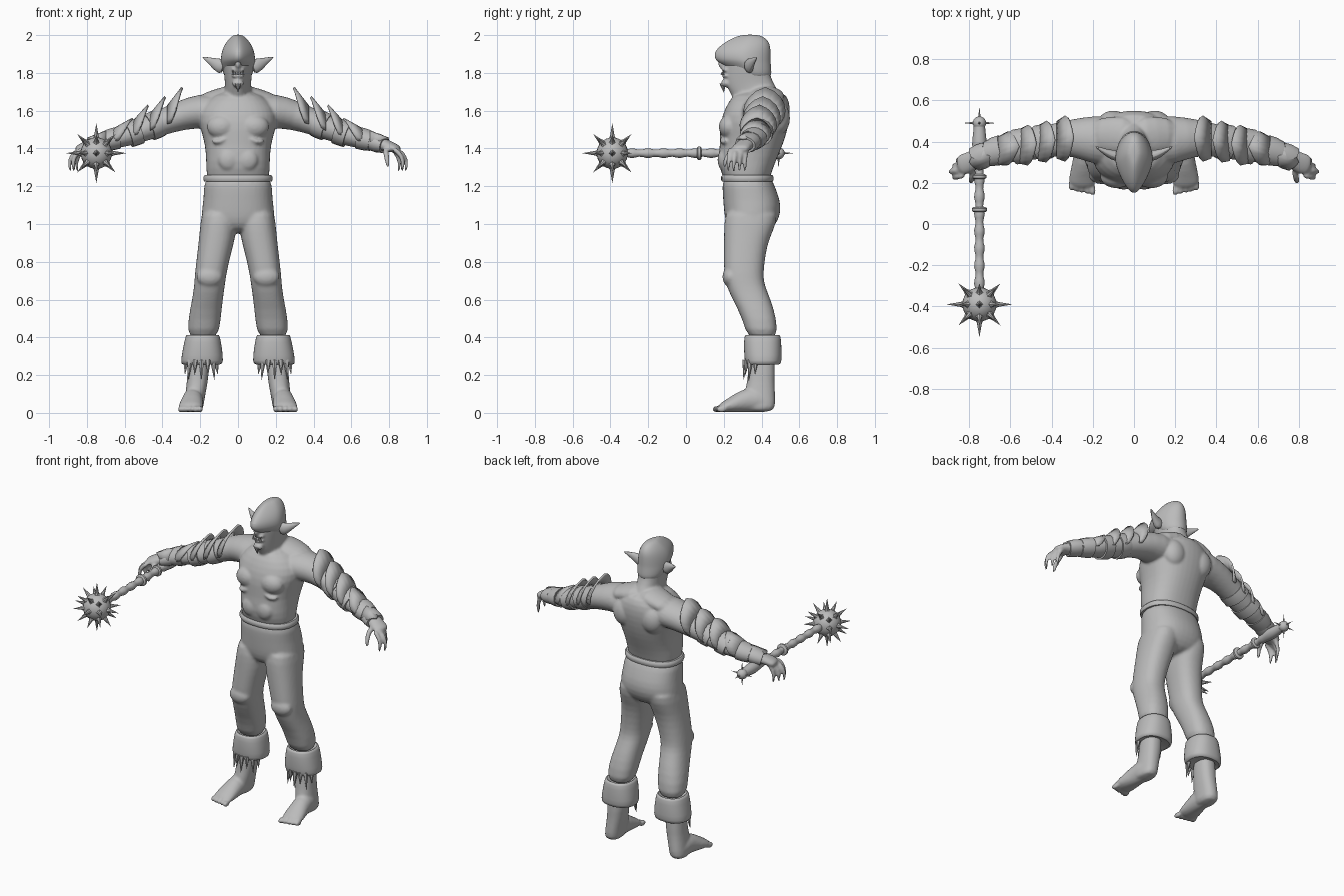
import bpy, bmesh, math
from mathutils import Vector, Matrix

cube = bpy.data.objects.get("Cube")
if cube:
    bpy.data.objects.remove(cube, do_unlink=True)

clay = bpy.data.materials.new("clay grey")
clay.use_nodes = True
clay.diffuse_color = (0.5, 0.5, 0.5, 1)
clay.node_tree.nodes["Principled BSDF"].inputs["Base Color"].default_value = clay.diffuse_color

UP, SIDE = Vector((0, 0, 1)), Vector((0, 1, 0))
BOTH = (1, -1)


def finish(bm, name, subdiv=0, voxel=0, thick=0, angle=40):
    """Turn a bmesh into a shaded object with its modifiers."""
    bmesh.ops.recalc_face_normals(bm, faces=bm.faces)
    mesh = bpy.data.meshes.new(name)
    bm.to_mesh(mesh)
    bm.free()
    mesh.materials.append(clay)
    ob = bpy.data.objects.new(name, mesh)
    bpy.context.collection.objects.link(ob)
    bpy.ops.object.select_all(action="DESELECT")
    ob.select_set(True)
    bpy.context.view_layer.objects.active = ob
    bpy.ops.object.shade_smooth_by_angle(angle=math.radians(angle))
    if thick:
        ob.modifiers.new("thickness", "SOLIDIFY").thickness = thick
    if subdiv:
        sub = ob.modifiers.new("round", "SUBSURF")
        sub.levels = sub.render_levels = subdiv
    if voxel:
        fuse = ob.modifiers.new("fuse", "REMESH")
        fuse.mode, fuse.voxel_size, fuse.use_smooth_shade = "VOXEL", voxel, True
        soft = ob.modifiers.new("soften", "SMOOTH")
        soft.factor, soft.iterations = 0.5, 4
    return ob


def loft(bm, rings):
    """Skin a list of point rings and cap both ends."""
    loops = [[bm.verts.new(p) for p in ring] for ring in rings]
    n = len(loops[0])
    for a, b in zip(loops, loops[1:]):
        for i in range(n):
            j = (i + 1) % n
            bm.faces.new((a[i], a[j], b[j], b[i]))
    bm.faces.new(loops[0])
    bm.faces.new(loops[-1])


def column(bm, rows, s=1, n=20, power=0.85, taper=0):
    """Upright form: rows of height, x range and y range."""
    def shape(v):
        return math.copysign(abs(v) ** power, v)
    rings = []
    for z, x0, x1, y0, y1 in rows:
        ring = []
        for i in range(n):
            a = math.tau * i / n
            c, d = shape(math.cos(a)), shape(math.sin(a))
            c *= 1 - taper * max(0, -d)
            ring.append((s * ((x0 + x1) / 2 + c * (x1 - x0) / 2), (y0 + y1) / 2 + d * (y1 - y0) / 2, z))
        rings.append(ring)
    loft(bm, rings)


def limb(bm, rows, s=1, n=14, ref=UP):
    """Tube along a path: rows of x, y, z, half width, half height."""
    pts = [Vector(r[:3]) for r in rows]
    rings = []
    for k, row in enumerate(rows):
        t = (pts[min(k + 1, len(pts) - 1)] - pts[max(k - 1, 0)]).normalized()
        u = t.cross(ref).normalized()
        v = u.cross(t)
        ring = []
        for i in range(n):
            a = math.tau * i / n
            p = pts[k] + u * math.cos(a) * row[3] + v * math.sin(a) * row[4]
            ring.append((s * p.x, p.y, p.z))
        rings.append(ring)
    loft(bm, rings)


def blob(bm, centre, size):
    m = Matrix.Translation(centre) @ Matrix.Diagonal((*size, 1))
    bmesh.ops.create_uvsphere(bm, u_segments=12, v_segments=8, radius=1, matrix=m)


def spike(bm, base, direction, length, radius, sides=4):
    d = Vector(direction).normalized()
    m = Matrix.Translation(Vector(base) + d * length / 2) @ d.to_track_quat("Z", "Y").to_matrix().to_4x4()
    bmesh.ops.create_cone(bm, cap_ends=True, segments=sides, radius1=radius, radius2=0, depth=length, matrix=m)


ARM = [(.08, .40, 1.59, .13, .10), (.2, .41, 1.60, .12, .095), (.3, .42, 1.575, .092, .08),
       (.4, .405, 1.54, .08, .07), (.5, .385, 1.50, .078, .065), (.6, .37, 1.465, .075, .06),
       (.7, .345, 1.44, .055, .046), (.77, .315, 1.42, .045, .035), (.82, .29, 1.405, .056, .026),
       (.86, .28, 1.39, .045, .02)]


def arm_at(x, k=1):
    """Arm centre and radii at a distance out, scaled by k."""
    for a, b in zip(ARM, ARM[1:]):
        if x <= b[0]:
            f = (x - a[0]) / (b[0] - a[0])
            r = [p + (q - p) * f for p, q in zip(a, b)]
            return (*r[:3], r[3] * k, r[4] * k)


# bare upper body: torso, neck, face, arms and hands in one skin
bm = bmesh.new()
column(bm, [(1.19, -.15, .15, .22, .43), (1.26, -.17, .17, .19, .45), (1.33, -.17, .17, .165, .475),
            (1.42, -.175, .175, .18, .515), (1.5, -.2, .2, .175, .54), (1.58, -.22, .22, .19, .555),
            (1.65, -.18, .18, .225, .55), (1.71, -.09, .09, .27, .52)])
column(bm, [(1.6, -.1, .1, .27, .52), (1.67, -.08, .08, .25, .51), (1.72, -.07, .07, .215, .48),
            (1.77, -.072, .072, .205, .45), (1.84, -.08, .08, .205, .44), (1.9, -.08, .08, .2, .43)], taper=.3)
blob(bm, (0, .195, 1.85), (.018, .028, .03))
blob(bm, (0, .212, 1.815), (.042, .024, .012))
blob(bm, (0, .212, 1.785), (.038, .024, .011))
blob(bm, (0, .21, 1.745), (.035, .028, .022))
for s in BOTH:
    limb(bm, ARM, s)
    limb(bm, [(0, .42, 1.69, .1, .06), (.1, .43, 1.67, .1, .05), (.22, .43, 1.63, .08, .05)], s)
    blob(bm, (s * .085, .23, 1.515), (.085, .06, .065))
    blob(bm, (s * .1, .49, 1.56), (.08, .065, .09))
    blob(bm, (s * .05, .2, 1.34), (.06, .035, .06))
    limb(bm, [(.05, .195, 1.46, .012, .012), (.1, .19, 1.43, .016, .014), (.14, .215, 1.44, .012, .012)], s)
    for i in range(4):
        y = .235 + .029 * i
        out = .895 - .018 * abs(i - 1)
        limb(bm, [(.82, y, 1.40, .016, .016), (out - .02, y - .006, 1.375, .015, .015),
                  (out, y - .01, 1.33, .013, .013), (out - .01, y - .012, 1.27, .008, .008)], s, 8, SIDE)
    limb(bm, [(.78, .27, 1.40, .02, .02), (.785, .225, 1.37, .017, .017),
              (.79, .205, 1.33, .014, .014), (.795, .205, 1.295, .008, .008)], s, 8, Vector((1, 0, 0)))
finish(bm, "upper_body", subdiv=1, voxel=.008)

# domed skull cap with a jutting brow
bm = bmesh.new()
column(bm, [(1.76, -.07, .07, .29, .455), (1.82, -.086, .086, .235, .453), (1.855, -.092, .092, .17, .45),
            (1.875, -.093, .093, .15, .45), (1.91, -.089, .089, .147, .45), (1.95, -.073, .073, .185, .447),
            (1.985, -.045, .045, .245, .425), (2.003, -.02, .02, .30, .38)], power=1, taper=.4)
finish(bm, "skull_cap", subdiv=2)

# pointed ears
bm = bmesh.new()
for s in BOTH:
    limb(bm, [(.07, .33, 1.83, .03, .045), (.105, .335, 1.84, .026, .04),
              (.14, .35, 1.86, .016, .022), (.19, .378, 1.885, .003, .003)], s, 10)
finish(bm, "ears", subdiv=1)

# teeth and tusks
bm = bmesh.new()
for i in range(-2, 3):
    size = .03 if abs(i) == 2 else .016
    spike(bm, (i * .013, .19 + .003 * abs(i), 1.79), UP, size, .007, 6)
spike(bm, (0, .195, 1.745), (0, .1, -1), .05, .018, 8)
finish(bm, "teeth_and_goatee")

# trousers: seat and two legs fused
bm = bmesh.new()
column(bm, [(1.255, -.175, .175, .195, .455), (1.2, -.182, .182, .19, .47), (1.13, -.185, .185, .195, .5),
            (1.06, -.195, .195, .2, .505), (1, -.195, .195, .21, .48), (.95, -.13, .13, .25, .43)])
for s in BOTH:
    column(bm, [(1.1, .01, .19, .21, .495), (1, .005, .2, .2, .48), (.92, .015, .208, .2, .44),
                (.83, .04, .218, .2, .42), (.73, .062, .23, .2, .41), (.68, .068, .232, .21, .415),
                (.6, .08, .243, .245, .45), (.5, .09, .265, .3, .48), (.38, .105, .27, .325, .49)], s)
    blob(bm, (s * .15, .235, .72), (.075, .045, .055))
finish(bm, "trousers", subdiv=1, voxel=.009)

# waistband
bm = bmesh.new()
column(bm, [(z, -.179 - g, .179 + g, .19 - g, .46 + g) for z, g in ((1.225, 0), (1.235, .004), (1.25, .004), (1.26, -.004))], n=40)
finish(bm, "waistband")

# bare feet with toes
bm = bmesh.new()
for s in BOTH:
    column(bm, [(.32, .145, .265, .33, .475), (.2, .155, .268, .33, .47), (.13, .165, .275, .315, .47),
                (.06, .18, .285, .3, .475), (0, .185, .29, .32, .47)], s)
    limb(bm, [(.235, .45, .045, .045, .045), (.237, .37, .075, .055, .075), (.24, .3, .062, .058, .062),
              (.25, .23, .038, .068, .038), (.252, .17, .024, .066, .022)], s)
    for i in range(5):
        blob(bm, (s * (.2 + .026 * i), .165 + .006 * i, .02), (.015, .03, .018))
finish(bm, "feet", subdiv=1, voxel=.008)

# flared trouser cuffs with a hanging fringe at the front
bm = bmesh.new()
for s in BOTH:
    column(bm, [(.39, .12, .25, .34, .47), (.42, .107, .268, .32, .49), (.41, .095, .278, .307, .503),
                (.34, .084, .292, .306, .506), (.27, .076, .305, .31, .508), (.25, .09, .295, .32, .495),
                (.27, .14, .26, .34, .47)], s, n=28)
finish(bm, "cuffs", subdiv=1, angle=60)
bm = bmesh.new()
for s in BOTH:
    for i in range(7):
        a = math.radians(200 + i * 23)
        base = (s * (.195 + .085 * math.cos(a)), .4 + .085 * math.sin(a), .28)
        spike(bm, base, (s * .1 * math.cos(a), .1 * math.sin(a), -1), .08 + .03 * (i % 2), .017, 6)
finish(bm, "cuff_fringe")


# pointed shells wrapped over the arms
def shell(bm, s, tip, base, lift, hug=1.1, spread=105):
    rows = []
    for i in range(13):
        t = i / 6 - 1
        a, peak = math.radians(spread * t), 1 - abs(t)
        edge = []
        for x, k in ((base, hug), (base + (tip - base) * (.3 + .7 * peak), hug + lift * peak)):
            _, y, z, w, h = arm_at(x, k)
            edge.append(bm.verts.new((s * x, y + w * math.sin(a), z + h * math.cos(a))))
        rows.append(edge)
    for p, q in zip(rows, rows[1:]):
        bm.faces.new((p[0], p[1], q[1], q[0]))


bm = bmesh.new()
for s in BOTH:
    for tip in (.3, .39, .48):
        shell(bm, s, tip, tip + .075, .78)
    shell(bm, s, .56, .66, .25)
    shell(bm, s, .80, .70, .35, 1.2)
finish(bm, "arm_plates", thick=.012)

# forearm and wrist wraps
bm = bmesh.new()
for s in BOTH:
    for start, end, k0, k1 in ((.41, .47, 1.04, 1.1), (.52, .58, 1.08, 1.12), (.64, .71, 1.08, 1.16), (.71, .775, 1.1, 1.28)):
        limb(bm, [arm_at(start, k0), arm_at((start + end) / 2, k1), arm_at(end, k1)], s, 16)
finish(bm, "arm_wraps")

# spiked mace held out to the front
HEAD, POMMEL = Vector((-.75, -.39, 1.375)), Vector((-.75, .49, 1.375))
bm = bmesh.new()
rows = []
for i in range(45):
    y = HEAD.y + .02 * i
    r = .022 + .004 * math.sin(i * 1.5)
    if y > .28:
        r = .027 + .008 * math.sin((y - .28) * 15) ** 2
    rows.append((HEAD.x, y, HEAD.z, r, r))
limb(bm, rows, n=12)
for y, r in ((.07, .037), (.23, .034)):
    limb(bm, [(HEAD.x, y + d, HEAD.z, r - g, r - g) for d, g in ((-.012, .008), (-.006, 0), (.006, 0), (.012, .008))])
finish(bm, "mace_shaft")

bm = bmesh.new()
for centre, ball, reach in ((HEAD, .083, .16), (POMMEL, .032, .08)):
    bmesh.ops.create_uvsphere(bm, u_segments=24, v_segments=16, radius=ball, matrix=Matrix.Translation(centre))
    grid = [Vector((x, y, z)) for x in (-1, 0, 1) for y in (-1, 0, 1) for z in (-1, 0, 1)]
    for d in grid:
        if d.length == 0 or (centre == POMMEL and d.length > 1):
            continue
        far = reach * (1 if d.length == 1 else .9)
        d = d.normalized()
        start = centre + d * ball * .9
        spike(bm, start, d, far - ball * .9, ball * .18, 8)
        spike(bm, start, d, ball * .4, ball * .27, 4)
finish(bm, "mace_head")
